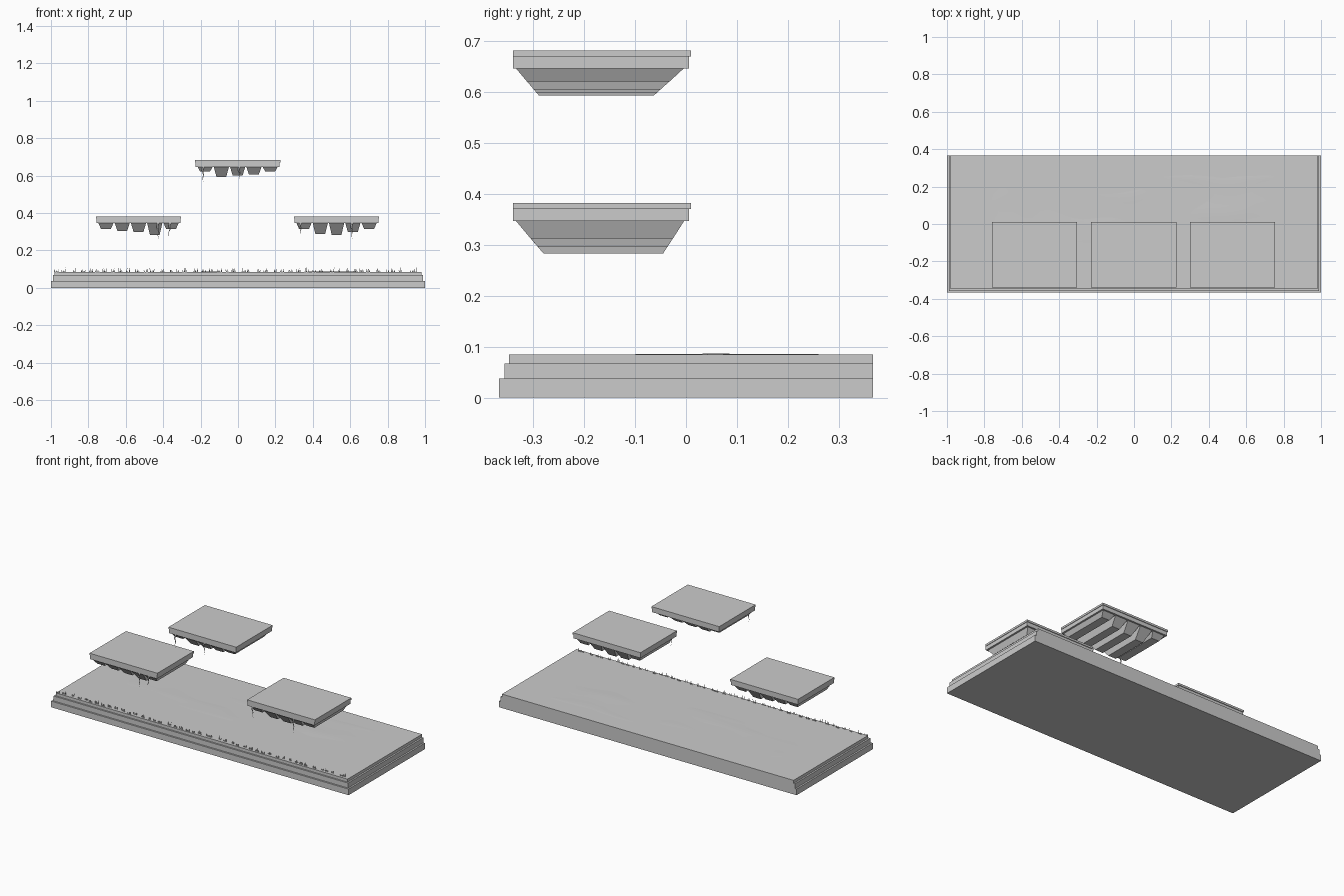
import bpy, random
from mathutils import noise, Vector

if "Cube" in bpy.data.objects:
    bpy.data.objects.remove(bpy.data.objects["Cube"])

random.seed(4)


def mesh_object(name, verts, faces):
    me = bpy.data.meshes.new(name)
    me.from_pydata(verts, [], faces)
    me.update()
    ob = bpy.data.objects.new(name, me)
    bpy.context.collection.objects.link(ob)
    return ob


def frustum(name, bottom, top):
    """Solid between two level rectangles, each (x0, x1, y0, y1, z)."""
    verts = []
    for x0, x1, y0, y1, z in (bottom, top):
        verts += [(x0, y0, z), (x1, y0, z), (x1, y1, z), (x0, y1, z)]
    faces = [(3, 2, 1, 0), (4, 5, 6, 7)]
    faces += [(i, (i + 1) % 4, (i + 1) % 4 + 4, i + 4) for i in range(4)]
    return mesh_object(name, verts, faces)


def box(name, x0, x1, y0, y1, z0, z1):
    return frustum(name, (x0, x1, y0, y1, z0), (x0, x1, y0, y1, z1))


# stepped ground slab, flush at the back
for name, hx, y0, z0, z1 in (("ground_footing", 1.0, -0.367, 0, 0.037),
                             ("ground_middle", 0.99, -0.357, 0.037, 0.067),
                             ("ground_top", 0.98, -0.348, 0.067, 0.085)):
    box(name, -hx, hx, y0, 0.367, z0, z1)

# faint uneven soil skin barely breaking the ground surface
NX, NY = 70, 24
verts, faces = [], []
for j in range(NY + 1):
    for i in range(NX + 1):
        x, y = -0.96 + 1.92 * i / NX, -0.15 + 0.46 * j / NY
        edge = min(1, 8 * min(j / NY, 1 - j / NY, i / NX, 1 - i / NX))
        n = noise.noise(Vector((x * 4, y * 9, 2.3)))
        verts.append((x, y, 0.0845 + 0.0022 * n * edge - 0.002 * (1 - edge)))
for j in range(NY):
    for i in range(NX):
        a = j * (NX + 1) + i
        faces.append((a, a + 1, a + NX + 2, a + NX + 1))
soil = mesh_object("soil_skin", verts, faces)
soil.data.shade_smooth()

# flat grass blades along the front edge
verts, faces = [], []
for t in range(46):
    cx = -0.965 + 1.93 * t / 45 + random.uniform(-0.012, 0.012)
    y = random.uniform(-0.345, -0.33)
    for b in range(random.choice((2, 3, 3))):
        x = cx + (b - 1) * 0.008
        h = random.uniform(0.010, 0.026)
        k = len(verts)
        verts += [(x - 0.003, y, 0.084), (x + 0.003, y, 0.084),
                  (x + random.uniform(-0.006, 0.006), y, 0.085 + h)]
        faces.append((k, k + 1, k + 2))
mesh_object("grass_blades", verts, faces)


def root(name, x, y, z, length, lean):
    """Flat tapering strand hanging from a platform."""
    verts, n = [], 4
    for i in range(n):
        t = i / n
        c = x + lean * t * t + 0.003 * (-1) ** i
        w = 0.005 * (1 - t)
        verts += [(c - w, y, z - length * t), (c + w, y, z - length * t)]
    verts.append((x + lean, y, z - length))
    faces = [(2 * i, 2 * i + 1, 2 * i + 3, 2 * i + 2) for i in range(n - 1)]
    faces.append((2 * n - 2, 2 * n - 1, 2 * n))
    mesh_object(name, verts, faces)


def platform(name, cx, z, depths, back, roots):
    """z is the underside of the slab; depths are the hanging rock ribs."""
    box(name + "_cap", cx - 0.228, cx + 0.228, -0.34, 0.01, z + 0.023, z + 0.035)
    box(name + "_slab", cx - 0.225, cx + 0.225, -0.34, 0.006, z, z + 0.023)
    for i, d in enumerate(depths):
        x = cx + (i - 2) * 0.087
        f = d / 0.064
        frustum(f"{name}_rock_rib_{i + 1}",
                (x - 0.026, x + 0.026, -0.335 + 0.055 * f, -0.003 - back * f, z - d),
                (x - 0.041, x + 0.041, -0.335, -0.003, z + 0.001))
    for i, (x, length, lean) in enumerate(roots):
        root(f"{name}_root_{i + 1}", x, -0.336, z, length, lean)


# three floating platforms
platform("left_platform", -0.532, 0.347, (0.034, 0.043, 0.050, 0.064, 0.034), 0.045,
         ((-0.43, 0.09, 0.008), (-0.365, 0.072, -0.008)))
platform("middle_platform", -0.002, 0.647, (0.026, 0.054, 0.048, 0.042, 0.026), 0.072,
         ((-0.188, 0.085, 0.003), (0.005, 0.07, 0.008)))
platform("right_platform", 0.527, 0.347, (0.034, 0.060, 0.064, 0.050, 0.034), 0.042,
         ((0.332, 0.066, 0.006), (0.607, 0.09, 0.005)))
